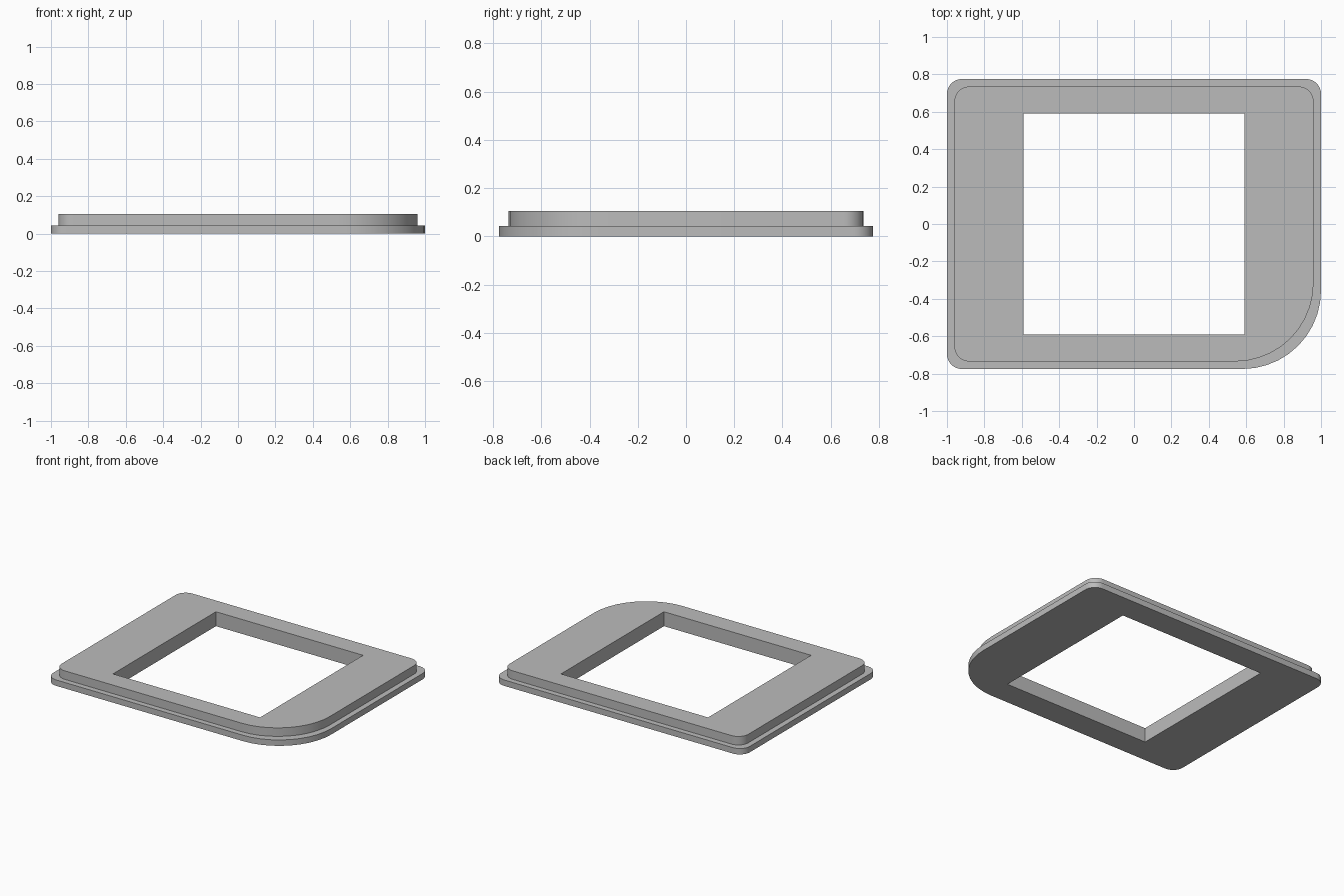
import bpy
import bmesh
from math import cos, sin, pi, radians

cube = bpy.data.objects.get("Cube")
if cube:
    bpy.data.objects.remove(cube)

SMALL_R, LARGE_R, SEGMENTS = 0.08, 0.42, 10
BASE_TOP, PANEL_TOP = 0.043, 0.105
HOLE = 0.592

grey = bpy.data.materials.new("plain grey")
grey.use_nodes = True
colour = (0.5, 0.5, 0.5, 1)
grey.diffuse_color = colour
grey.node_tree.nodes["Principled BSDF"].inputs["Base Color"].default_value = colour


def outline(half_x, half_y):
    """Rounded rectangle, with a large radius at the front left corner."""
    points = []
    corners = [(1, 1, SMALL_R), (-1, 1, SMALL_R), (-1, -1, SMALL_R), (1, -1, LARGE_R)]
    for quarter, (sx, sy, r) in enumerate(corners):
        for i in range(SEGMENTS + 1):
            a = (quarter + i / SEGMENTS) * pi / 2
            points.append((sx * (half_x - r) + r * cos(a),
                           sy * (half_y - r) + r * sin(a)))
    return points


bm = bmesh.new()


def add_ring(points, z):
    return [bm.verts.new((x, y, z)) for x, y in points]


def bridge(lower, upper):
    n = len(lower)
    for i in range(n):
        j = (i + 1) % n
        bm.faces.new((lower[i], lower[j], upper[j], upper[i]))


def fill_cap(*rings):
    edges = []
    for ring in rings:
        for i, v in enumerate(ring):
            w = ring[(i + 1) % len(ring)]
            edges.append(bm.edges.get((v, w)))
    bmesh.ops.triangle_fill(bm, edges=edges, use_beauty=True)


# Stepped outer wall: wide base flange, ledge, raised panel
flange = outline(1.0, 0.775)
panel = outline(0.96, 0.735)
outer = [add_ring(flange, 0), add_ring(flange, BASE_TOP),
         add_ring(panel, BASE_TOP), add_ring(panel, PANEL_TOP)]
for lower, upper in zip(outer, outer[1:]):
    bridge(lower, upper)

# Square opening through the full height
square = [(HOLE, HOLE), (-HOLE, HOLE), (-HOLE, -HOLE), (HOLE, -HOLE)]
hole_bottom, hole_top = add_ring(square, 0), add_ring(square, PANEL_TOP)
bridge(hole_top, hole_bottom)

# Flat underside and top around the opening
fill_cap(outer[0], hole_bottom)
fill_cap(outer[-1], hole_top)
bmesh.ops.recalc_face_normals(bm, faces=bm.faces[:])

mesh = bpy.data.meshes.new("stepped_frame")
bm.to_mesh(mesh)
bm.free()
mesh.materials.append(grey)
frame = bpy.data.objects.new("stepped_frame", mesh)
bpy.context.collection.objects.link(frame)

# Smooth rounded corners, crisp steps
bpy.ops.object.select_all(action="DESELECT")
frame.select_set(True)
bpy.context.view_layer.objects.active = frame
bpy.ops.object.shade_smooth_by_angle(angle=radians(30))
